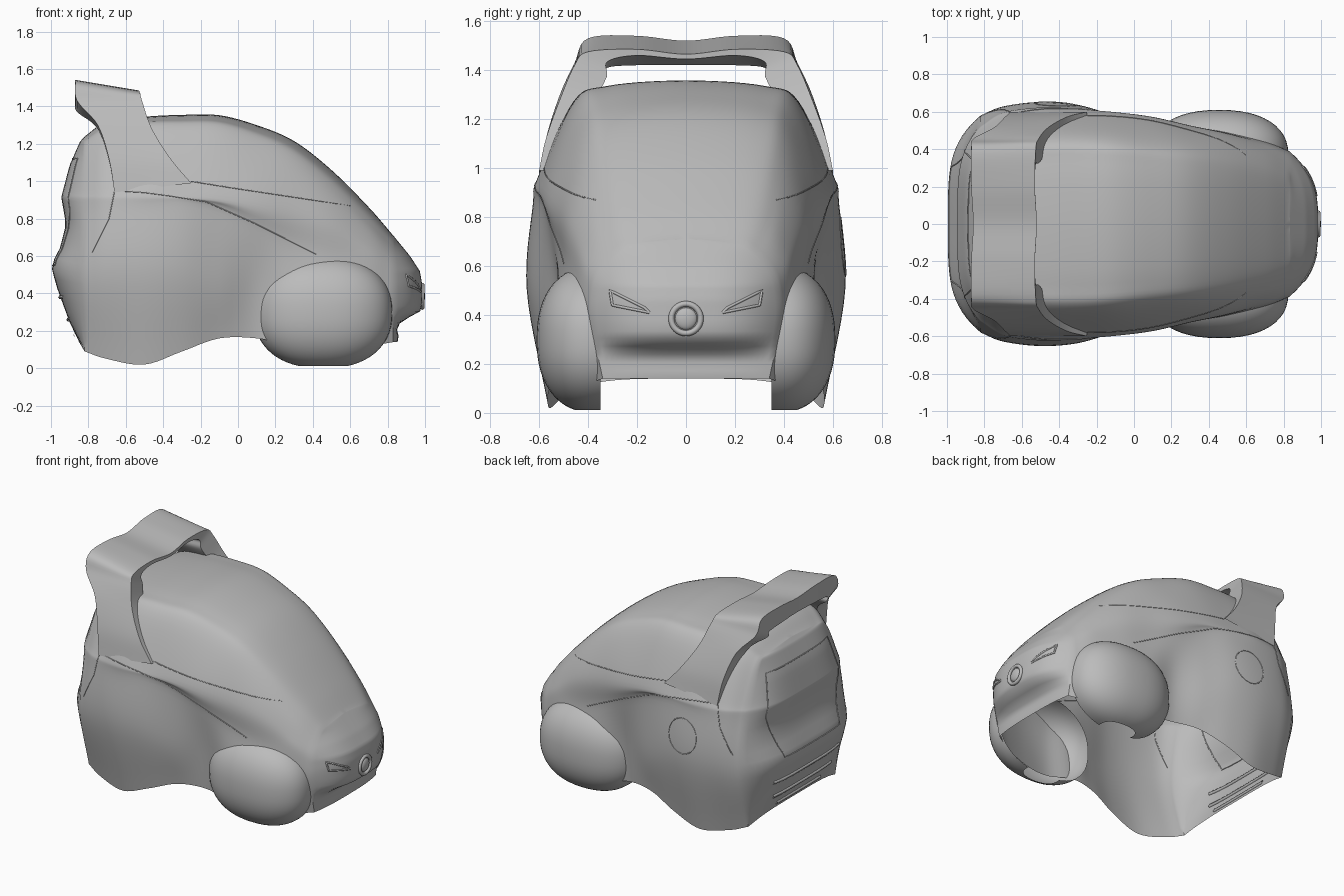
import bpy, bmesh, math
from mathutils import Vector
from mathutils.bvhtree import BVHTree

if "Cube" in bpy.data.objects:
    bpy.data.objects.remove(bpy.data.objects["Cube"], do_unlink=True)

paint = bpy.data.materials.new("plain grey paint")
paint.use_nodes = True
grey = (0.5, 0.5, 0.5, 1)
paint.diffuse_color = grey
paint.node_tree.nodes["Principled BSDF"].inputs["Base Color"].default_value = grey


def smooth(points, steps):
    """Smooth curve through points with any number of coordinates."""
    points = [Vector(p) for p in points]
    padded = [points[0] * 2 - points[1]] + points + [points[-1] * 2 - points[-2]]
    result = []
    for a, b, c, d in zip(padded, padded[1:], padded[2:], padded[3:]):
        for s in range(steps):
            t = s / steps
            result.append(b + (c - a) * t / 2 + (a * 2 - b * 5 + c * 4 - d) * t**2 / 2
                          + (b * 3 - a - c * 3 + d) * t**3 / 2)
    return result + [points[-1]]


def lookup(table, z):
    """Straight-line interpolation in a table sorted by falling height."""
    if z >= table[0][0]:
        return table[0][1]
    for (z1, x1), (z2, x2) in zip(table, table[1:]):
        if z >= z2:
            return x1 + (x2 - x1) * (z1 - z) / (z1 - z2)
    return table[-1][1]


def finish(bm, name, angle=40):
    bmesh.ops.remove_doubles(bm, verts=bm.verts, dist=0.0005)
    bmesh.ops.recalc_face_normals(bm, faces=bm.faces)
    mesh = bpy.data.meshes.new(name)
    bm.to_mesh(mesh)
    obj = bpy.data.objects.new(name, mesh)
    bpy.context.collection.objects.link(obj)
    mesh.materials.append(paint)
    bpy.ops.object.select_all(action="DESELECT")
    obj.select_set(True)
    bpy.context.view_layer.objects.active = obj
    bpy.ops.object.shade_smooth_by_angle(angle=math.radians(angle))


def skin(bm, rows, closed=False):
    """Quads between neighbouring rows of points."""
    grid = [[bm.verts.new(p) for p in row] for row in rows]
    for r, s in zip(grid, grid[1:]):
        for i in range(len(r) if closed else len(r) - 1):
            j = (i + 1) % len(r)
            bm.faces.new((r[i], r[j], s[j], s[i]))


# Body stations: x, roof, roof edge y z, belt y z, groove y z, flank y z, sill y z
stations = [
    (-.82, 1.24, .38, 1.18, .5, .95, .53, .86, .58, .5, .48, .09),
    (-.7, 1.32, .43, 1.24, .57, .96, .6, .86, .625, .5, .52, .05),
    (-.5, 1.345, .455, 1.27, .605, .96, .625, .85, .65, .5, .56, .02),
    (-.3, 1.355, .46, 1.27, .6, .95, .615, .86, .635, .5, .56, .09),
    (-.1, 1.353, .45, 1.26, .59, .93, .58, .83, .575, .45, .52, .16),
    (.1, 1.3, .43, 1.2, .565, .9, .55, .74, .51, .45, .48, .16),
    (.3, 1.215, .41, 1.11, .52, .85, .515, .65, .525, .42, .5, .12),
    (.5, 1.06, .385, .96, .475, .78, .485, .6, .5, .4, .46, .1),
    (.7, .86, .35, .77, .41, .67, .435, .57, .44, .38, .4, .12),
    (.83, .71, .29, .65, .36, .57, .385, .48, .385, .36, .34, .14),
]
# Centre line of each end as (height, x)
tail_line = [(1.24, -.82), (1.21, -.845), (1.08, -.9), (.9, -.945), (.75, -.92),
             (.62, -.95), (.52, -1), (.4, -.97), (.2, -.9), (.07, -.84)]
nose_line = [(.71, .83), (.6, .92), (.52, .972), (.46, .983), (.35, .985),
             (.29, .97), (.265, .89), (.22, .845), (.18, .86), (.12, .85)]


def section(s):
    x, top = s[0], s[1]
    pairs = [(s[i], s[i + 1]) for i in range(2, len(s), 2)]
    edge_y, edge_z = pairs[0]
    half = [(edge_y * .7, top - (top - edge_z) * .25)] + pairs
    full = [(-y, z) for y, z in reversed(half)] + [(0, top)] + half
    return [Vector((x, y, z)) for y, z in smooth(full, 7)]


def cap(row, line, power, lift):
    """Rows closing a section towards the centre line of an end."""
    low, high = min(p.z for p in row), max(p.z for p in row)
    rows = []
    for k in range(17):
        t = 1 - k / 16
        out = 1 - t**power
        rows.append([Vector((p.x + (lookup(line, p.z) - p.x) * out, p.y * t,
                             p.z + lift * out * (high - p.z) / (high - low))) for p in row])
    return rows


bm = bmesh.new()
body_rows = [section(s) for s in smooth(stations, 6)]
skin(bm, body_rows)
skin(bm, cap(body_rows[0], tail_line, 4, .05))
skin(bm, cap(body_rows[-1], nose_line, 3, 0))
finish(bm, "body_shell", 50)
bm.normal_update()
surface = BVHTree.FromBMesh(bm)

# Front wheel fenders: squarish domes, cut open below and on the inside
for side, name in ((-1, "right_front_fender"), (1, "left_front_fender")):
    bm = bmesh.new()
    bmesh.ops.create_uvsphere(bm, u_segments=48, v_segments=32, radius=1)
    for v in bm.verts:
        v.co = Vector([math.copysign(abs(c) ** .87, c) for c in v.co])
        v.co = Vector((.455 + v.co.x * .37, side * (.37 + v.co.y * .24), .3 + v.co.z * .3))
    for spot, normal in (((0, 0, .012), (0, 0, -1)), ((0, side * .35, 0), (0, -side, 0))):
        bmesh.ops.bisect_plane(bm, geom=bm.verts[:] + bm.edges[:] + bm.faces[:],
                               plane_co=spot, plane_no=normal, clear_outer=True)
    finish(bm, name)

# Roof hoop: pillars and wing in one sweep; y, front x z, rear x z, inward y, drop
half_hoop = [
    (.6, -.25, .99, -.66, .94, .08, 0, 0),
    (.572, -.36, 1.12, -.69, 1.12, .1, .01, .01),
    (.515, -.46, 1.28, -.75, 1.3, .13, .02, .02),
    (.455, -.51, 1.42, -.86, 1.43, .13, .05, .06),
    (.4, -.525, 1.475, -.87, 1.53, .08, .04, .12),
    (.2, -.53, 1.485, -.87, 1.54, 0, .025, .12),
    (0, -.52, 1.465, -.86, 1.52, 0, .02, .1),
]
mirrored = [(-h[0], *h[1:5], -h[5], *h[6:]) for h in half_hoop[:-1]]
hoop_rows = []
for y, fx, fz, rx, rz, inward, front_drop, rear_drop in smooth(half_hoop + mirrored[::-1], 6):
    outer = [Vector((fx + (rx - fx) * k / 6, y, fz + (rz - fz) * k / 6)) for k in range(7)]
    inner = [p - Vector((0, inward, front_drop + (rear_drop - front_drop) * k / 6))
             for k, p in enumerate(outer)]
    hoop_rows.append(outer + inner[::-1])
bm = bmesh.new()
skin(bm, hoop_rows, closed=True)
finish(bm, "roof_hoop_wing", 35)


# Panel seams: thin beads laid on the body by casting rays
def seam(name, path, direction, radius=.004, closed=False):
    direction = Vector(direction)
    points = [Vector(p) for p in path]
    if closed:
        points.append(points[0])
    hits = []
    for a, b in zip(points, points[1:]):
        for k in range(9):
            hit = surface.ray_cast(a.lerp(b, k / 8) - direction * 2, direction)[0]
            if hit:
                hits.append(hit)
    curve = bpy.data.curves.new(name, "CURVE")
    curve.dimensions = "3D"
    curve.bevel_depth = radius
    curve.bevel_resolution = 1
    spline = curve.splines.new("POLY")
    spline.points.add(len(hits) - 1)
    for point, hit in zip(spline.points, hits):
        point.co = (*hit, 1)
    curve.materials.append(paint)
    bpy.context.collection.objects.link(bpy.data.objects.new(name, curve))


belt = [(-.66, .95), (-.5, .94), (-.35, .92), (-.17, .89), (.1, .77), (.42, .61)]
window = [(-.25, 1), (0, .96), (.6, .87)]
rear_edge = [(-.66, .95), (-.69, .8), (-.78, .62)]
for side, word in ((-1, "right"), (1, "left")):
    for label, line in (("belt", belt), ("window", window), ("rear_edge", rear_edge)):
        seam(f"{word}_{label}_seam", [(x, 0, z) for x, z in line], (0, -side, 0), .003)
    eye = [(.15, .41), (.17, .43), (.31, .5), (.3, .44)]
    seam(f"{word}_headlight_rim", [(0, side * y, z) for y, z in eye], (-1, 0, 0), .006, True)

# Round filler cap outline on the left rear flank
ring = [(-.42 + .11 * math.cos(a), 0, .68 + .12 * math.sin(a))
        for a in (math.tau * k / 20 for k in range(20))]
seam("filler_cap_seam", ring, (0, -1, 0), .003, True)

# Tail window frame and bumper ribs
frame = [(-.3, .55), (-.4, .85), (-.34, 1.12), (.34, 1.12), (.4, .85), (.3, .55)]
seam("tail_window_seam", [(0, y, z) for y, z in frame], (1, 0, 0), closed=True)
for z, width in ((.18, .24), (.26, .32), (.38, .36)):
    seam("tail_bumper_rib", [(0, -width, z), (0, width, z)], (1, 0, 0), .012)

# Round nose badge: ring and button
bpy.ops.mesh.primitive_torus_add(major_radius=.06, minor_radius=.012, major_segments=32,
                                 minor_segments=10, location=(.985, 0, .385),
                                 rotation=(0, math.pi / 2, 0))
badge_ring = bpy.context.object
badge_ring.name = "nose_ring"
bpy.ops.mesh.primitive_uv_sphere_add(segments=24, ring_count=12, radius=.045,
                                     location=(.982, 0, .385))
button = bpy.context.object
button.name = "nose_button"
button.scale.x = .4
for part in (badge_ring, button):
    part.data.materials.append(paint)
    bpy.ops.object.select_all(action="DESELECT")
    part.select_set(True)
    bpy.context.view_layer.objects.active = part
    bpy.ops.object.shade_smooth()
